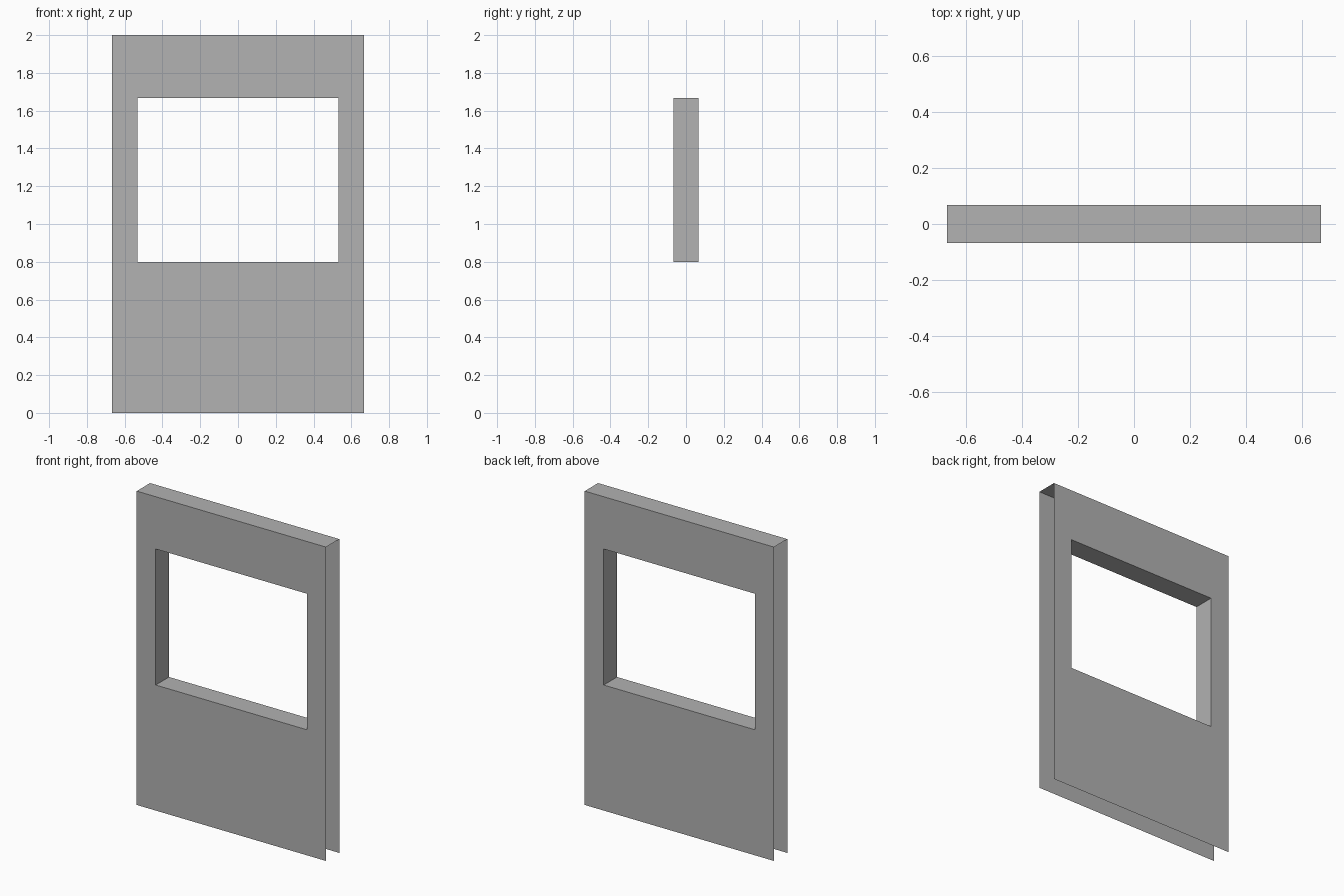
import bpy
import bmesh

cube = bpy.data.objects.get("Cube")
if cube:
    bpy.data.objects.remove(cube, do_unlink=True)

HALF_W, HALF_D, HEIGHT = 0.667, 0.067, 2.0
WIN_W, WIN_LOW, WIN_HIGH = 0.533, 0.8, 1.667

grey = bpy.data.materials.new("plain_grey")
grey.use_nodes = True
colour = (0.445, 0.445, 0.445, 1)
grey.diffuse_color = colour
grey.node_tree.nodes["Principled BSDF"].inputs["Base Color"].default_value = colour


def rectangle(bm, half_width, low, high, y):
    """Corner vertices, counter-clockwise seen from the front."""
    corners = [(-half_width, low), (half_width, low),
               (half_width, high), (-half_width, high)]
    return [bm.verts.new((x, y, z)) for x, z in corners]


bm = bmesh.new()
f_out, b_out = [rectangle(bm, HALF_W, 0, HEIGHT, y) for y in (-HALF_D, HALF_D)]
f_win, b_win = [rectangle(bm, WIN_W, WIN_LOW, WIN_HIGH, y) for y in (-HALF_D, HALF_D)]

for i in range(4):
    j = (i + 1) % 4
    # Front and back panels around the window
    bm.faces.new((f_out[i], f_out[j], f_win[j], f_win[i]))
    bm.faces.new((b_out[j], b_out[i], b_win[i], b_win[j]))
    # Window reveal
    bm.faces.new((f_win[i], f_win[j], b_win[j], b_win[i]))

# Top cap; the two ends and the underside stay open
bm.faces.new((f_out[3], f_out[2], b_out[2], b_out[3]))

# Merge each panel's coplanar strips cleanly while keeping flat faces
mesh = bpy.data.meshes.new("window_wall")
bm.to_mesh(mesh)
bm.free()
mesh.materials.append(grey)
wall = bpy.data.objects.new("window_wall", mesh)
bpy.context.collection.objects.link(wall)
